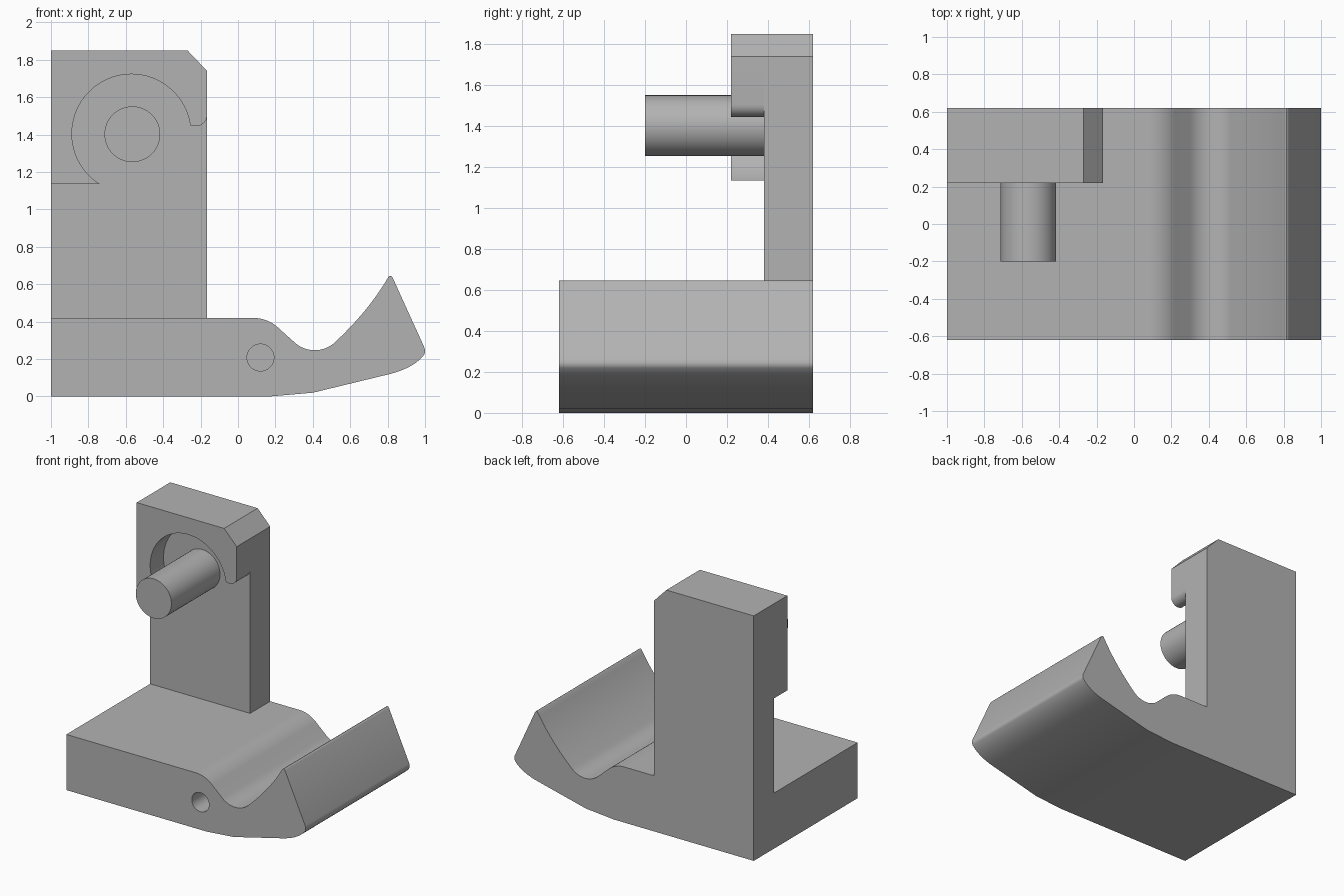
import bpy, bmesh
from math import sin, cos, radians

cube = bpy.data.objects.get("Cube")
if cube:
    bpy.data.objects.remove(cube, do_unlink=True)

grey = bpy.data.materials.new("plain grey")
grey.use_nodes = True
colour = (0.45, 0.45, 0.45, 1)
grey.diffuse_color = colour
grey.node_tree.nodes["Principled BSDF"].inputs["Base Color"].default_value = colour


def arc(cx, cz, r, start, end, n=16):
    angles = [radians(start + (end - start) * i / n) for i in range(n + 1)]
    return [(cx + r * cos(a), cz + r * sin(a)) for a in angles]


def bend(a, b, c, n=8):
    """Quadratic curve from a to c, pulled towards b."""
    ts = [i / n for i in range(n + 1)]
    return [tuple((1 - t) ** 2 * p + 2 * t * (1 - t) * q + t * t * r
                  for p, q, r in zip(a, b, c)) for t in ts]


def extrude(name, profile, front, back):
    """Solid with an x-z profile, running from front to back along y."""
    bm = bmesh.new()
    face = bm.faces.new([bm.verts.new((x, front, z)) for x, z in profile])
    new = bmesh.ops.extrude_face_region(bm, geom=[face])["geom"]
    moved = [v for v in new if isinstance(v, bmesh.types.BMVert)]
    bmesh.ops.translate(bm, verts=moved, vec=(0, back - front, 0))
    bmesh.ops.recalc_face_normals(bm, faces=bm.faces)
    mesh = bpy.data.meshes.new(name)
    bm.to_mesh(mesh)
    bm.free()
    mesh.materials.append(grey)
    obj = bpy.data.objects.new(name, mesh)
    bpy.context.collection.objects.link(obj)
    return obj


def select(obj):
    bpy.ops.object.select_all(action='DESELECT')
    obj.select_set(True)
    bpy.context.view_layer.objects.active = obj


left, right, deck, top = -1, -0.165, 0.42, 1.85
chamfer = [(right, 1.74), (-0.27, top), (left, top)]

# Base with a rounded hump, a valley and an upswept lip
base = extrude(
    "base",
    [(left, 0), (0.17, 0), (0.4, 0.02)]
    + bend((0.8, 0.117), (0.92, 0.145), (0.98, 0.205))
    + bend((0.99, 0.217), (1.007, 0.235), (0.995, 0.265))
    + bend((0.827, 0.635), (0.815, 0.655), (0.803, 0.637), 4)
    + bend((0.803, 0.637), (0.7, 0.46), (0.523, 0.294), 14)[1:]
    + arc(0.41, 0.407, 0.16, 315, 225)[1:]
    + arc(0.08, 0.22, 0.2, 45, 90)
    + [(left, deck)],
    -0.62, 0.62)

# Blind round hole in the front of the base
cutter = extrude("hole_cutter", arc(0.12, 0.208, 0.072, 0, 350, 35), -0.7, -0.2)
cutter.hide_render = True
cut = base.modifiers.new("hole", 'BOOLEAN')
cut.operation = 'DIFFERENCE'
cut.solver = 'EXACT'
cut.object = cutter
select(base)
bpy.ops.object.modifier_apply(modifier="hole")
bpy.data.objects.remove(cutter, do_unlink=True)

# Upright plate at the back
upright = extrude("upright", [(left, deck), (right, deck)] + chamfer, 0.38, 0.62)

# Thick hooked pad around the open round pocket
hook = extrude(
    "hook_pad",
    [(left, 1.135)]
    + arc(-0.57, 1.405, 0.318, 238, 8, 48)
    + arc(-0.225, 1.505, 0.06, 270, 360, 8)
    + chamfer,
    0.22, 0.38)

# Pin standing out of the pocket
pin = extrude("pin", arc(-0.565, 1.402, 0.149, 0, 352.5, 47), -0.2, 0.4)

for obj in (base, upright, hook, pin):
    select(obj)
    bpy.ops.object.shade_smooth_by_angle(angle=radians(30))
